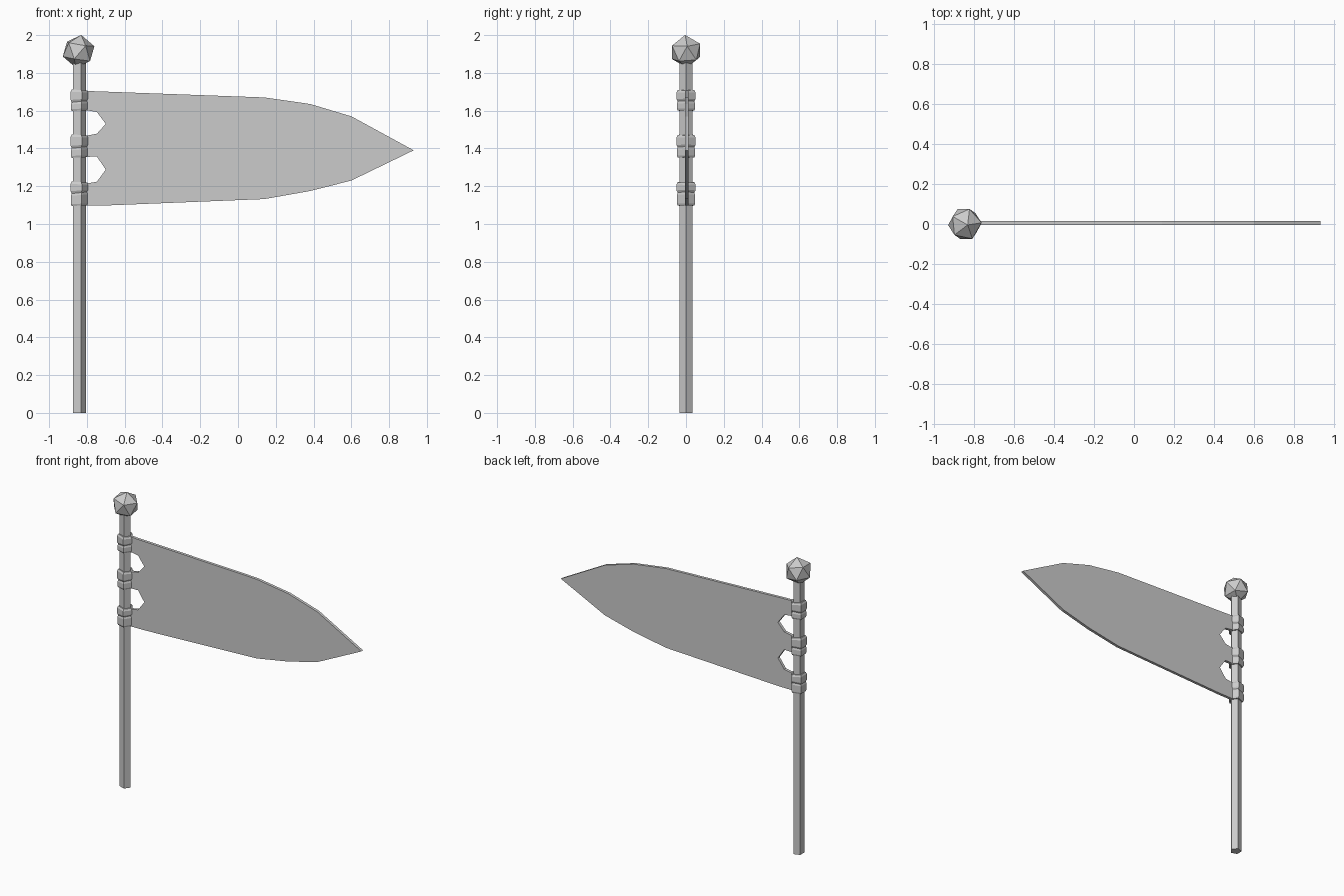
import bpy, bmesh
from math import cos, sin, pi, radians
from mathutils import Matrix

if "Cube" in bpy.data.objects:
    bpy.data.objects.remove(bpy.data.objects["Cube"])

POLE_X = -0.843


def finish(name, bm):
    bmesh.ops.recalc_face_normals(bm, faces=bm.faces[:])
    mesh = bpy.data.meshes.new(name)
    bm.to_mesh(mesh)
    bm.free()
    obj = bpy.data.objects.new(name, mesh)
    bpy.context.collection.objects.link(obj)
    return obj


def five_sided_loft(name, sections):
    """Pentagonal column through (height, radius, x tilt) sections."""
    bm = bmesh.new()
    rings = []
    for z, r, tilt in sections:
        rings.append([bm.verts.new((POLE_X + r * cos(2 * pi * i / 5),
                                    r * sin(2 * pi * i / 5),
                                    z + tilt * cos(2 * pi * i / 5)))
                      for i in range(5)])
    for a, b in zip(rings, rings[1:]):
        for i in range(5):
            j = (i + 1) % 5
            bm.faces.new((a[i], a[j], b[j], b[i]))
    bm.faces.new(rings[0][::-1])
    bm.faces.new(rings[-1])
    return finish(name, bm)


# Pole
five_sided_loft("pole", [(0, 0.037, 0), (1.86, 0.037, 0)])

# Faceted finial, tipped slightly sideways
bm = bmesh.new()
bmesh.ops.create_icosphere(
    bm, subdivisions=1, radius=0.088,
    matrix=Matrix.Translation((-0.844, 0, 1.914))
    @ Matrix.Rotation(radians(9), 4, 'Y')
    @ Matrix.Rotation(radians(3), 4, 'X')
    @ Matrix.Rotation(radians(6), 4, 'Z'))
finish("finial", bm)

# Lumpy cloth ties: two bulges with a crease between them
for name, low, crease, high in (("lower_tie", 1.097, 1.165, 1.222),
                                ("middle_tie", 1.352, 1.405, 1.472),
                                ("upper_tie", 1.600, 1.648, 1.710)):
    five_sided_loft(name, [
        (low, 0.046, 0.002), (low + 0.010, 0.051, 0.002),
        (crease - 0.012, 0.051, 0.004), (crease, 0.046, 0.005),
        (crease + 0.012, 0.053, 0.004),
        (high - 0.012, 0.053, -0.003), (high, 0.046, -0.003)])

# Pennant with two notches next to the pole
outline = [
    (-0.82, 1.705), (0.14, 1.67), (0.383, 1.635), (0.60, 1.57), (0.93, 1.39),
    (0.60, 1.23), (0.383, 1.175), (0.14, 1.132), (-0.70, 1.098), (-0.82, 1.097),
    (-0.82, 1.214), (-0.79, 1.216), (-0.747, 1.224), (-0.70, 1.288),
    (-0.747, 1.357), (-0.82, 1.355),
    (-0.82, 1.468), (-0.79, 1.470), (-0.747, 1.478), (-0.70, 1.53),
    (-0.747, 1.593), (-0.79, 1.60), (-0.82, 1.60)]
bm = bmesh.new()
front = bm.faces.new([bm.verts.new((x, -0.005, z)) for x, z in outline])
ext = bmesh.ops.extrude_face_region(bm, geom=[front], use_keep_orig=True)
bmesh.ops.translate(bm, vec=(0, 0.019, 0),
                    verts=[g for g in ext["geom"]
                           if isinstance(g, bmesh.types.BMVert)])
finish("pennant", bm)
